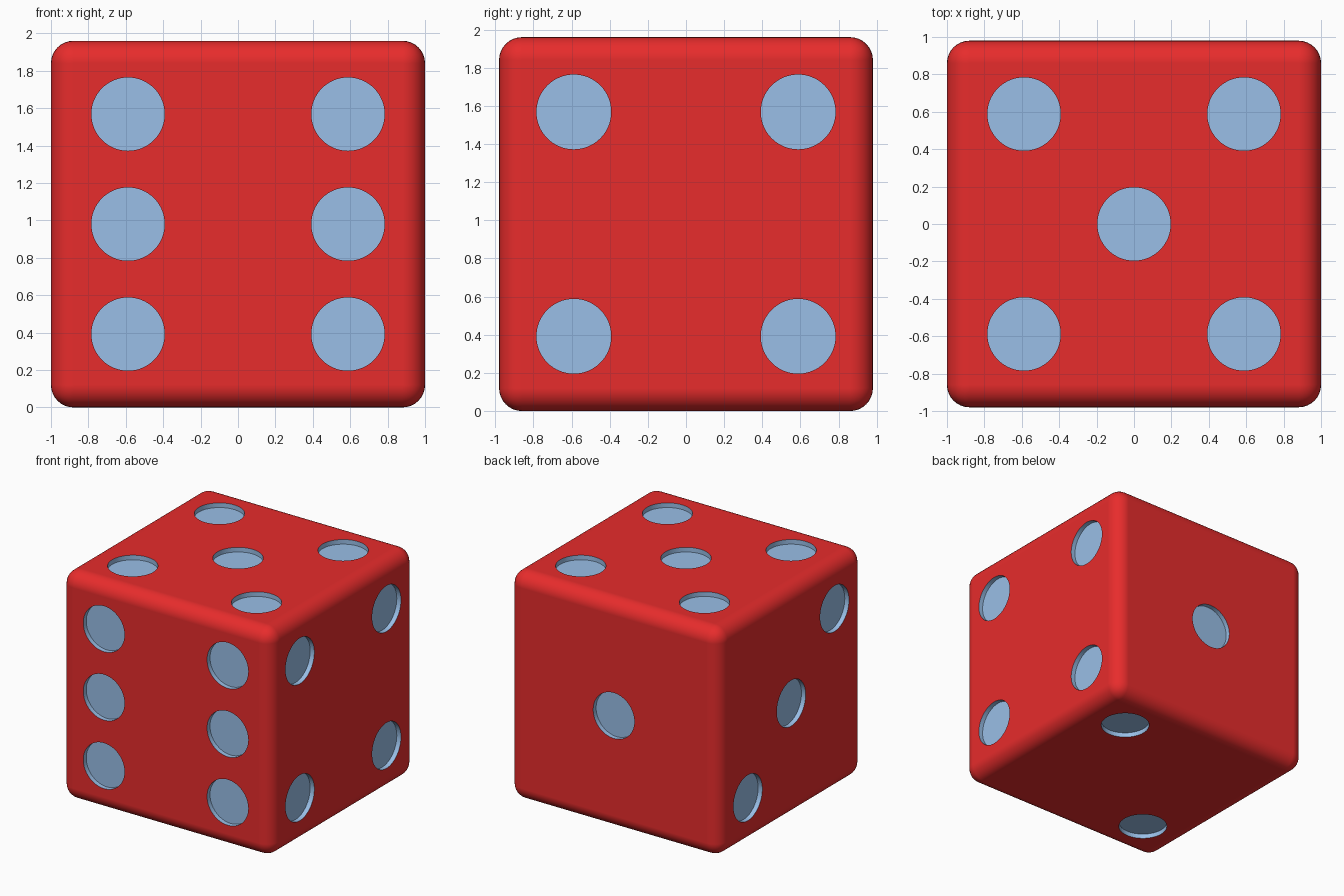
import bpy
import bmesh
import math
from mathutils import Matrix, Vector

default = bpy.data.objects.get("Cube")
if default:
    bpy.data.objects.remove(default, do_unlink=True)

HALF = Vector((1.0, 0.98, 0.98))
ROUNDING = 0.12
PIP_RADIUS = 0.196
PIP_DEPTH = 0.04
S = 0.588  # pip spacing from the face centre


def make_material(name, color):
    mat = bpy.data.materials.new(name)
    mat.use_nodes = True
    mat.diffuse_color = color
    mat.node_tree.nodes["Principled BSDF"].inputs["Base Color"].default_value = color
    return mat


materials = [make_material("red_body", (0.8, 0.025, 0.025, 1)),
             make_material("blue_pip", (0.32, 0.52, 0.8, 1))]


def make_object(name, bm):
    mesh = bpy.data.meshes.new(name)
    bm.to_mesh(mesh)
    bm.free()
    for mat in materials:
        mesh.materials.append(mat)
    obj = bpy.data.objects.new(name, mesh)
    obj.location.z = HALF.z
    bpy.context.collection.objects.link(obj)
    return obj


# Rounded body
bm = bmesh.new()
bmesh.ops.create_cube(bm, size=2, matrix=Matrix.Diagonal(HALF).to_4x4())
bmesh.ops.bevel(bm, geom=bm.edges[:], offset=ROUNDING, segments=8,
                profile=0.5, affect='EDGES')
die = make_object("die_body", bm)

# Pip patterns, given in the two axes that lie along each face
one = [(0, 0)]
diagonal = [(S, S), (-S, -S)]
four = [(a, b) for a in (-S, S) for b in (-S, S)]
six = [(a, b) for a in (-S, S) for b in (-S, 0, S)]
faces = [
    (1, -1, six),                        # front
    (1, 1, one),                         # back
    (0, 1, four),                        # left
    (0, -1, one + [(-S, S), (S, -S)]),   # right
    (2, 1, four + one),                  # top
    (2, -1, diagonal),                   # bottom
]

# Cylinders that carve the recessed pips
bm = bmesh.new()
for axis, sign, pattern in faces:
    normal = Vector((0, 0, 0))
    normal[axis] = sign
    turn = normal.to_track_quat('Z', 'Y').to_matrix().to_4x4()
    for pip in pattern:
        place = list(pip)
        place.insert(axis, sign * HALF[axis])
        bmesh.ops.create_cone(bm, cap_ends=True, segments=64,
                              radius1=PIP_RADIUS, radius2=PIP_RADIUS,
                              depth=2 * PIP_DEPTH,
                              matrix=Matrix.Translation(place) @ turn)
for face in bm.faces:
    face.material_index = 1
cutter = make_object("pip_cutter", bm)
cutter.hide_render = True

# Carve the pips, then discard the cutter
carve = die.modifiers.new("carve_pips", 'BOOLEAN')
carve.operation = 'DIFFERENCE'
carve.solver = 'EXACT'
carve.object = cutter
bpy.context.view_layer.update()
bpy.ops.object.select_all(action='DESELECT')
bpy.context.view_layer.objects.active = die
die.select_set(True)
bpy.ops.object.modifier_apply(modifier=carve.name)
bpy.data.objects.remove(cutter, do_unlink=True)

# Smooth rounded edges with crisp pip rims and flat sides
bpy.ops.object.shade_smooth_by_angle(angle=math.radians(35))
shading = die.modifiers.new("flat_sides", 'WEIGHTED_NORMAL')
shading.keep_sharp = True
shading.weight = 100
